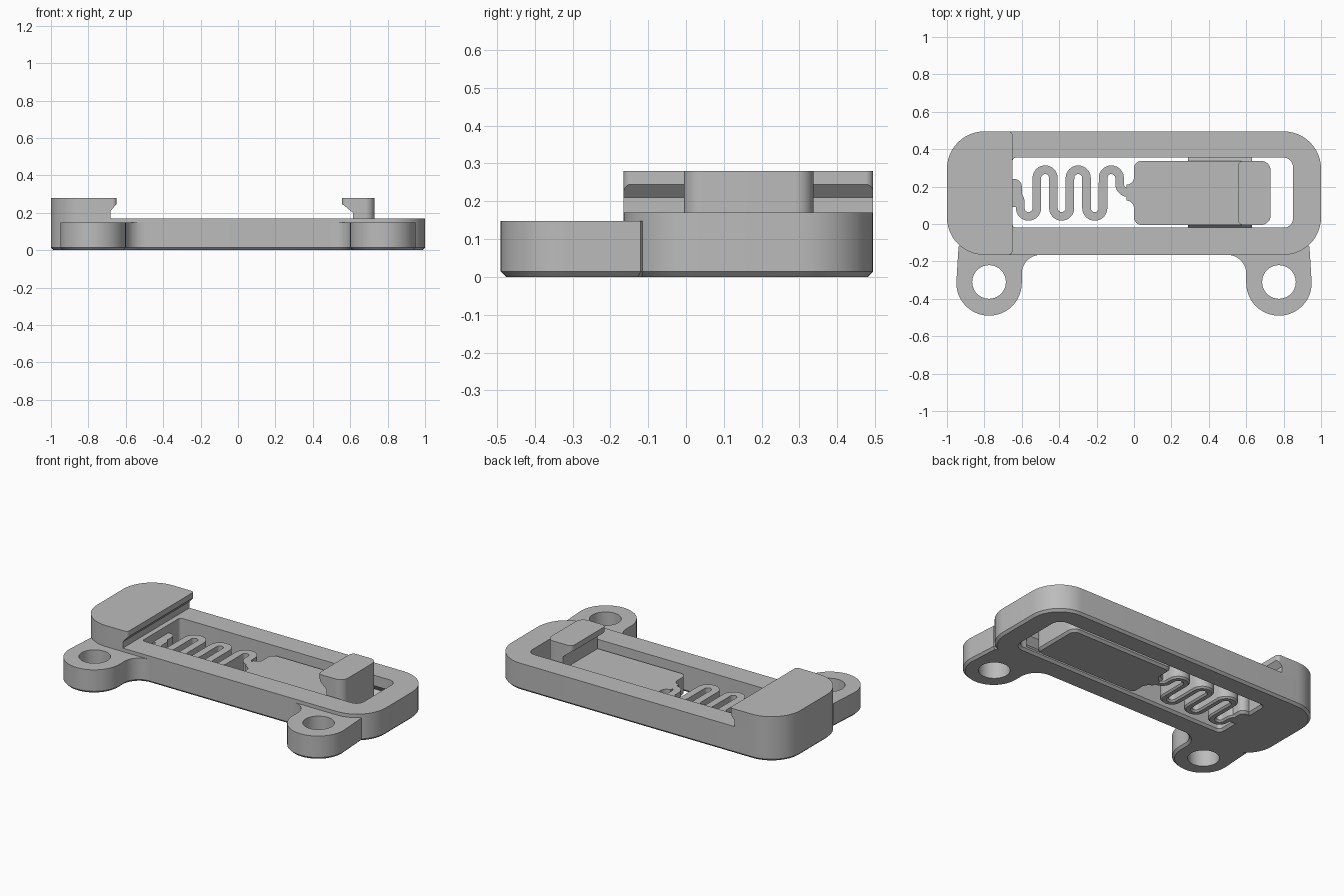
import bpy, bmesh, math
from mathutils import Vector

if "Cube" in bpy.data.objects:
    bpy.data.objects.remove(bpy.data.objects["Cube"])

grey = bpy.data.materials.new("plain grey")
grey.use_nodes = True
COLOUR = (0.5, 0.5, 0.5, 1)
grey.diffuse_color = COLOUR
grey.node_tree.nodes["Principled BSDF"].inputs["Base Color"].default_value = COLOUR

CHAMFER = 0.014
LOW = 0.12      # height of the slider plate and spring
DECK = 0.17     # height of the frame


def arc(cx, cy, r, a0, a1, n=12):
    """Arc points, angles in quarter turns."""
    angles = [math.pi / 2 * (a0 + (a1 - a0) * i / n) for i in range(n + 1)]
    return [Vector((cx + r * math.cos(a), cy + r * math.sin(a))) for a in angles]


def rounded(x0, x1, y0, y1, left, right):
    """Rounded rectangle with separate left and right corner radii."""
    return (arc(x1 - right, y0 + right, right, -1, 0) + arc(x1 - right, y1 - right, right, 0, 1)
            + arc(x0 + left, y1 - left, left, 1, 2) + arc(x0 + left, y0 + left, left, 2, 3))


def grow(pts, d):
    """Offset a counter-clockwise outline outwards by d."""
    out = []
    for i, p in enumerate(pts):
        e1 = (p - pts[i - 1]).normalized()
        e2 = (pts[(i + 1) % len(pts)] - p).normalized()
        n1, n2 = Vector((e1.y, -e1.x)), Vector((e2.y, -e2.x))
        out.append(p + (n1 + n2) * d / max(0.4, 1 + n1.dot(n2)))
    return out


def prism(name, pts, layers, place=lambda u, v, w: (u, v, w)):
    """Loft an outline through (offset, height) layers."""
    pts = [Vector(p) for p in pts]
    bm = bmesh.new()
    rings = [[bm.verts.new(place(p.x, p.y, z)) for p in (grow(pts, d) if d else pts)]
             for d, z in layers]
    bm.faces.new(rings[0][::-1])
    bm.faces.new(rings[-1])
    for low, high in zip(rings, rings[1:]):
        for i in range(len(pts)):
            bm.faces.new((low[i - 1], low[i], high[i], high[i - 1]))
    bmesh.ops.recalc_face_normals(bm, faces=bm.faces)
    mesh = bpy.data.meshes.new(name)
    bm.to_mesh(mesh)
    bm.free()
    mesh.materials.append(grey)
    obj = bpy.data.objects.new(name, mesh)
    bpy.context.collection.objects.link(obj)
    return obj


def footed(top):
    """Layers for a body with a chamfered foot."""
    return [(-CHAMFER, 0), (0, CHAMFER), (0, top)]


def combine(obj, other, operation):
    mod = obj.modifiers.new("combine", 'BOOLEAN')
    mod.operation, mod.solver, mod.object = operation, 'EXACT', other
    bpy.context.view_layer.objects.active = obj
    bpy.ops.object.modifier_apply(modifier=mod.name)
    bpy.data.objects.remove(other)


def along_x(u, v, w):
    return (w, u, v)


def along_y(u, v, w):
    return (u, w, v)


# Frame with a window flared at the foot
frame = prism("frame", rounded(-1, 1, -0.165, 0.495, 0.2, 0.2), footed(DECK))
window = prism("window_cutter", rounded(-0.65, 0.85, -0.02, 0.355, 0.02, 0.05),
               [(2 * CHAMFER, -CHAMFER), (0, CHAMFER), (0, 0.3)])
combine(frame, window, 'DIFFERENCE')


# Vee rails on the slider and the matching grooves in the frame
def vee(name, wall, out, tip, half, x0, x1):
    mid = 0.065
    profile = [(wall - out * 0.02, mid - half), (wall, mid - half),
               (wall + out * tip, mid), (wall, mid + half), (wall - out * 0.02, mid + half)]
    return prism(name, profile, [(0, x0), (0, x1)], along_x)


for wall, out in ((-0.02, -1), (0.355, 1)):
    combine(frame, vee("groove_cutter", wall, out, 0.035, 0.04, 0.25, 0.78), 'DIFFERENCE')

# Mounting lugs with holes
for side, sx in (("left", 1), ("right", -1)):
    outline = (arc(0.5, -0.265, 0.1, 1, 0) + arc(0.775, -0.315, 0.175, 2, 4, 32)
               + [Vector(p) for p in ((0.938, -0.12), (0.85, -0.06), (0.5, -0.1))])
    if sx < 0:
        outline = [Vector((-p.x, p.y)) for p in reversed(outline)]
    lug = prism(side + "_lug", outline, footed(0.148))
    hole = prism("hole_cutter", arc(sx * 0.775, -0.31, 0.09, 0, 4, 40)[:-1], [(0, -0.1), (0, 0.3)])
    combine(lug, hole, 'DIFFERENCE')

# Fixed jaw block with an undercut lip
jaw = prism("fixed_jaw", rounded(-1, -0.65, -0.165, 0.495, 0.2, 0.02), [(0, DECK - 0.01), (0, 0.28)])
undercut = prism("jaw_cutter", [(-0.682, DECK), (-0.6, DECK), (-0.6, 0.245), (-0.65, 0.245), (-0.682, 0.21)],
                 [(0, -0.4), (0, 0.7)], along_y)
combine(jaw, undercut, 'DIFFERENCE')

# Sliding plate with its hook
slider = prism("slider_plate", rounded(0, 0.73, -0.005, 0.337, 0.04, 0.05), footed(LOW))
hook = prism("hook", rounded(0.555, 0.73, -0.005, 0.337, 0.03, 0.05), [(0, LOW - 0.05), (0, 0.28)])
undercut = prism("hook_cutter", [(0.5, 0.02), (0.615, 0.02), (0.615, 0.2), (0.56, 0.245), (0.5, 0.245)],
                 [(0, -0.4), (0, 0.7)], along_y)
combine(hook, undercut, 'DIFFERENCE')
combine(slider, hook, 'UNION')
for wall, out in ((-0.005, -1), (0.337, 1)):
    combine(slider, vee("rail", wall, out, 0.03, 0.035, 0.29, 0.63), 'UNION')

# Serpentine spring: loops alternate between low and high turns
R, PITCH, X0 = 0.0442, 0.0885, -0.608
path = [Vector((-0.67, 0.165))] + arc(X0 - 0.048, 0.117, 0.048, 1, 0)
for k in range(6):
    cx = X0 + PITCH * (k + 0.5)
    path += arc(cx, 0.085, R, 2, 4, 16) if k % 2 == 0 else arc(cx, 0.246, R, 2, 0, 16)
path += arc(X0 + PITCH * 6 + 0.048, 0.215, 0.048, 2, 3) + [Vector((0.03, 0.167))]
left_edge, right_edge = [], []
for i, p in enumerate(path):
    t = (path[min(i + 1, len(path) - 1)] - path[max(i - 1, 0)]).normalized()
    n = Vector((-t.y, t.x)) * 0.023
    left_edge.append(p + n)
    right_edge.append(p - n)
prism("spring", right_edge + left_edge[::-1], [(-0.01, 0), (0, 0.01), (0, LOW)])

# Spring ends: a pad on the frame wall and a flared neck on the plate
prism("spring_anchor", rounded(-0.68, -0.6, 0.09, 0.24, 0.03, 0.038), footed(LOW))
neck = [Vector((0.03, 0.08))] + [Vector((0.03, 0.26))]
neck += arc(-0.04, 0.25, 0.04, 0, -1, 8) + arc(-0.04, 0.085, 0.04, 1, 0, 8)
prism("spring_neck", neck, footed(LOW))

# Smooth the curves, keep the edges crisp
for obj in bpy.context.collection.objects:
    obj.select_set(obj.type == 'MESH')
bpy.ops.object.shade_smooth_by_angle(angle=math.radians(30))
